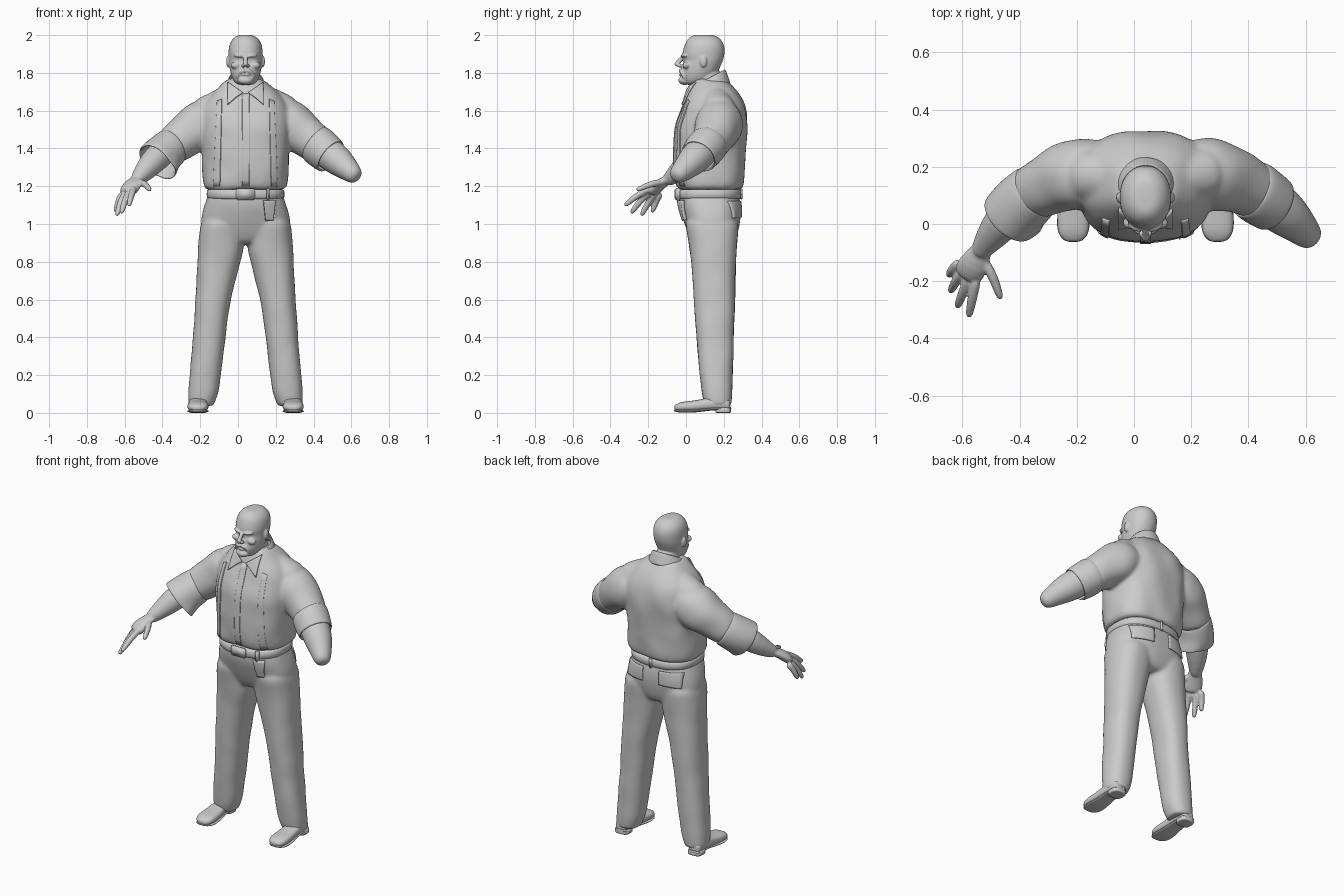
import bpy, bmesh
from math import cos, sin, pi
from mathutils import Vector, Matrix
from mathutils.bvhtree import BVHTree

CX = 0.04  # body axis


def sgnpow(v, e):
    return abs(v) ** e * (1 if v >= 0 else -1)


def skin(bm, rings, caps=True):
    rows = [[bm.verts.new(p) for p in r] for r in rings]
    n = len(rows[0])
    for a, b in zip(rows, rows[1:]):
        for i in range(n):
            bm.faces.new((a[i], a[(i + 1) % n], b[(i + 1) % n], b[i]))
    if caps:
        bm.faces.new(rows[0][::-1])
        bm.faces.new(rows[-1])


def loft(bm, secs, e=0.85, n=24, caps=True):
    """Stack of rounded sections (z, x0, x1, y0, y1)."""
    rings = []
    for z, x0, x1, y0, y1 in secs:
        rings.append([((x0 + x1) / 2 + (x1 - x0) / 2 * sgnpow(cos(2 * pi * i / n), e),
                       (y0 + y1) / 2 + (y1 - y0) / 2 * sgnpow(sin(2 * pi * i / n), e), z) for i in range(n)])
    skin(bm, rings, caps)


def tube(bm, pts, n=12, squash=1.0, caps=True):
    """Round limb through (x, y, z, radius)."""
    P = [Vector(p[:3]) for p in pts]
    rings = []
    for i, p in enumerate(pts):
        t = (P[min(i + 1, len(P) - 1)] - P[max(i - 1, 0)]).normalized()
        side = t.cross(Vector((0, 0, 1)))
        side = side.normalized() if side.length > 0.05 else Vector((1, 0, 0))
        up = side.cross(t)
        rings.append([P[i] + p[3] * (side * cos(2 * pi * k / n) + up * squash * sin(2 * pi * k / n)) for k in range(n)])
    skin(bm, rings, caps)


def ball(bm, c, s):
    m = Matrix.Translation(c) @ Matrix.Diagonal((*s, 1))
    bmesh.ops.create_uvsphere(bm, u_segments=16, v_segments=10, radius=1, matrix=m)


def finish(name, bm, sub=2, voxel=0, smooth=4, thick=0, folds=0):
    bmesh.ops.recalc_face_normals(bm, faces=bm.faces)
    me = bpy.data.meshes.new(name)
    bm.to_mesh(me)
    bm.free()
    for p in me.polygons:
        p.use_smooth = True
    ob = bpy.data.objects.new(name, me)
    bpy.context.collection.objects.link(ob)
    if thick:
        m = ob.modifiers.new("thick", 'SOLIDIFY')
        m.thickness, m.offset = thick, 0
    if sub:
        ob.modifiers.new("sub", 'SUBSURF').levels = sub
        ob.modifiers["sub"].render_levels = sub
    if voxel:
        m = ob.modifiers.new("blend", 'REMESH')
        m.mode, m.voxel_size, m.use_smooth_shade = 'VOXEL', voxel, True
        m = ob.modifiers.new("soften", 'SMOOTH')
        m.iterations, m.factor = smooth, 0.5
    if folds:
        t = bpy.data.textures.new("folds", 'CLOUDS')
        t.noise_scale, t.noise_depth = 0.13, 0
        m = ob.modifiers.new("folds", 'DISPLACE')
        m.texture, m.strength, m.mid_level = t, folds, 0.5
    return ob


def flip(pts):
    return [(2 * CX - p[0], *p[1:]) for p in pts]


def sym(rows):
    return [(z, CX - w, CX + w, a, b) for z, w, a, b in rows]


# shirt: torso, shoulder slopes and sleeves blended together
bm = bmesh.new()
loft(bm, sym([(1.175, .20, -.035, .285), (1.19, .218, -.05, .30), (1.22, .228, -.06, .308), (1.3, .228, -.067, .313),
              (1.42, .232, -.067, .318), (1.52, .24, -.057, .328), (1.60, .24, -.032, .322), (1.65, .215, -.012, .305),
              (1.70, .17, .008, .275), (1.74, .125, .025, .24), (1.775, .092, .045, .212)]), 0.78)
sleeve = [(.16, .18, 1.55, .10), (.22, .18, 1.55, .125), (.28, .175, 1.525, .135), (.36, .15, 1.465, .113), (.43, .11, 1.41, .1),
          (.445, .1, 1.396, .094)]
slope = [(.06, .14, 1.69, .07), (.11, .15, 1.668, .082), (.2, .17, 1.615, .094), (.28, .178, 1.555, .11)]
for f in (list, flip):
    tube(bm, f(sleeve), 16)
    tube(bm, f(slope), 14)
shirt = finish("shirt", bm, 2, 0.01, 5, folds=0.012)

# rolled cuffs
bm = bmesh.new()
tube(bm, [(.41, .12, 1.425, .098), (.413, .119, 1.423, .103), (.44, .1, 1.4, .102), (.485, .07, 1.362, .096), (.49, .067, 1.358, .092)], 20, caps=False)
finish("left_cuff", bm, 2, thick=.012)
bm = bmesh.new()
tube(bm, [(-.345, .11, 1.41, .095), (-.35, .107, 1.407, .1), (-.395, .07, 1.372, .102), (-.434, .025, 1.337, .103), (-.437, .022, 1.334, .1)], 20, caps=False)
# hanging corner of the loose cuff
bm.verts.ensure_lookup_table()
for v in bm.verts[60:]:
    if v.co.z < 1.32 and v.co.x > -.44:
        v.co += Vector((.025, .005, -.012))
finish("right_cuff", bm, 2, thick=.012)

# left arm stump
bm = bmesh.new()
tube(bm, [(.43, .11, 1.41, .08), (.48, .075, 1.375, .088), (.53, .035, 1.335, .083), (.57, 0, 1.30, .068),
          (.605, -.035, 1.268, .054), (.622, -.052, 1.252, .044), (.632, -.061, 1.244, .02)], 16)
finish("left_forearm_stump", bm)

# right forearm, palm and fingers
bm = bmesh.new()
tube(bm, [(-.36, .11, 1.41, .075), (-.44, .03, 1.345, .074), (-.49, -.03, 1.285, .06), (-.53, -.085, 1.24, .04), (-.545, -.11, 1.225, .03)], 14)
tube(bm, [(-.52, -.07, 1.25, .034), (-.54, -.105, 1.23, .042), (-.562, -.145, 1.205, .056), (-.58, -.175, 1.175, .055), (-.585, -.185, 1.165, .04)], 14, 0.55)
for k, m, t in [((-.55, -.19, 1.19), (-.565, -.26, 1.15), (-.578, -.327, 1.095)),
                ((-.575, -.185, 1.175), (-.6, -.245, 1.12), (-.618, -.292, 1.055)),
                ((-.598, -.165, 1.165), (-.624, -.202, 1.11), (-.642, -.238, 1.042)),
                ((-.61, -.135, 1.165), (-.634, -.158, 1.12), (-.648, -.18, 1.06)),
                ((-.535, -.11, 1.225), (-.492, -.185, 1.212), (-.464, -.265, 1.178))]:
    k, m, t = Vector(k), Vector(m), Vector(t)
    tube(bm, [(*k, .02), (*k.lerp(m, .5), .019), (*m, .019), (*m.lerp(t, .7), .016), (*t, .011)], 8)
finish("right_forearm_and_hand", bm, 1, 0.006, 2)

# trousers: hips and legs blended
bm = bmesh.new()
loft(bm, sym([(1.17, .195, -.04, .28), (1.15, .2, -.045, .283), (1.1, .22, -.042, .292), (1.04, .237, -.022, .292),
              (.97, .243, .002, .28), (.91, .2, .03, .26), (.89, .14, .06, .23)]), 0.8)
leg = [(1.06, .0, .235, -.02, .285), (.95, .002, .246, .005, .278), (.87, .008, .252, .018, .268), (.78, .03, .257, .028, .264), (.65, .066, .264, .04, .262),
       (.5, .095, .271, .047, .257), (.3, .117, .287, .062, .252), (.17, .133, .3, .075, .247), (.1, .146, .305, .083, .245),
       (.055, .165, .304, .095, .242), (.042, .168, .303, .1, .24), (.038, .172, .3, .105, .238)]
for s in (1, -1):
    loft(bm, [(z, *sorted((CX + s * a, CX + s * b)), c, d) for z, a, b, c, d in leg])
trousers = finish("trousers", bm, 2, 0.01, 4, folds=0.005)


# shoes with soles and heels
def shoe(bm, x, secs, n=16):
    skin(bm, [[(x + w * sgnpow(cos(2 * pi * i / n), .8), y, (a + b) / 2 + (b - a) / 2 * sgnpow(sin(2 * pi * i / n), .75))
               for i in range(n)] for y, w, a, b in secs])


for side, s in (("left", 1), ("right", -1)):
    x = CX + s * .252
    bm = bmesh.new()
    shoe(bm, x, [(.235, .028, .02, .06), (.225, .042, .012, .08), (.15, .048, .015, .09), (.08, .052, .01, .072),
                 (.03, .057, .006, .064), (-.02, .057, .006, .06), (-.045, .046, .01, .05), (-.058, .03, .014, .042), (-.062, .018, .018, .034)])
    finish(side + "_shoe", bm)
    bm = bmesh.new()
    shoe(bm, x, [(.24, .03, .018, .032), (.23, .046, .016, .032), (.13, .044, .014, .03), (.06, .054, .002, .018),
                 (-.01, .061, .0, .016), (-.045, .048, .003, .018), (-.064, .026, .008, .02)])
    finish(side + "_sole", bm)
    bm = bmesh.new()
    loft(bm, [(z, x - .046, x + .046, .155, .24) for z in (0, .002, .024, .026)], 0.6, 16)
    finish(side + "_heel", bm, 1)

# neck and head with facial features
bm = bmesh.new()
loft(bm, sym([(1.62, .09, .06, .22), (1.7, .075, .045, .2), (1.78, .068, .035, .19), (1.83, .065, .03, .18)]), 1)
loft(bm, sym([(1.735, .035, .0, .10), (1.745, .056, -.018, .12), (1.78, .076, -.028, .155), (1.82, .085, -.026, .178), (1.855, .089, -.014, .192),
              (1.875, .09, -.012, .2), (1.895, .091, -.023, .204), (1.93, .091, -.014, .207), (1.963, .083, -.003, .197),
              (1.985, .064, .015, .178), (1.998, .044, .035, .155), (2.002, .025, .055, .13)]), 0.95)
tube(bm, [(CX, -.014, 1.893, .011), (CX, -.03, 1.868, .012), (CX, -.046, 1.85, .014), (CX, -.056, 1.84, .014), (CX, -.052, 1.83, .01)], 10)
ball(bm, (CX, -.008, 1.76), (.042, .034, .024))           # chin beard
ball(bm, (CX, -.024, 1.79), (.022, .014, .007))           # lower lip
for s in (1, -1):
    ball(bm, (CX + s * .013, -.034, 1.838), (.010, .014, .009))    # nostrils
    ball(bm, (CX + s * .093, .092, 1.86), (.01, .019, .031))       # ears
    ball(bm, (CX + s * .05, .004, 1.84), (.03, .023, .02))         # cheekbones
    tube(bm, [(CX + s * .008, -.022, 1.886, .008), (CX + s * .035, -.02, 1.892, .010), (CX + s * .065, .003, 1.892, .009)], 8)  # brows
    tube(bm, [(CX, -.032, 1.814, .012), (CX + s * .022, -.027, 1.81, .012), (CX + s * .04, -.015, 1.795, .011), (CX + s * .042, -.01, 1.768, .010)], 8)
finish("head", bm, 1, 0.0045, 4)

# standing collar
bm = bmesh.new()
skin(bm, [[(CX + r * cos(2 * pi * i / 24), .12 + r * sin(2 * pi * i / 24), z + t * sin(2 * pi * i / 24)) for i in range(24)]
          for r, z, t in ((.114, 1.715, .03), (.1, 1.742, .038), (.088, 1.768, .046), (.084, 1.77, .046))], False)
finish("collar", bm, 1, thick=.008)

# belt, buckle and loops
bm = bmesh.new()
loft(bm, sym([(z, w, .12 - w * .84, .12 + w * .84) for z, w in ((1.13, .2), (1.134, .207), (1.182, .207), (1.186, .2))]), 0.8, 32)
finish("belt", bm, 1)


def block(name, c, s, bevel=.006):
    bm = bmesh.new()
    bmesh.ops.create_cube(bm, size=1, matrix=Matrix.Translation(c) @ Matrix.Diagonal((*s, 1)))
    bmesh.ops.bevel(bm, geom=bm.edges[:], offset=bevel, segments=2, affect='EDGES')
    return finish(name, bm, 0)


block("buckle", (CX, -.052, 1.158), (.1, .018, .06))
block("front_belt_loop", (CX + .12, -.04, 1.158), (.018, .03, .065))
block("back_belt_loop", (CX, .292, 1.158), (.018, .016, .065))

# cloth pieces laid on the shirt and trousers
dg = bpy.context.evaluated_depsgraph_get()
trees = {o: BVHTree.FromObject(o, dg) for o in (shirt, trousers)}


def patch(name, target, corners, face=-1, lift=.004, thick=.01, n=10):
    a, b, c, d = [Vector(p) for p in corners]
    bm = bmesh.new()
    grid = []
    for i in range(n + 1):
        row = []
        for j in range(n + 1):
            p = a.lerp(b, j / n).lerp(d.lerp(c, j / n), i / n)
            hit = trees[target].ray_cast(Vector((p.x, face, p.y)), Vector((0, -face, 0)))[0]
            y = hit.y if hit else .12
            row.append(bm.verts.new((p.x, y + face * lift, p.y)))
        grid.append(row)
    for r, q in zip(grid, grid[1:]):
        for j in range(n):
            bm.faces.new((r[j], r[j + 1], q[j + 1], q[j]))
    finish(name, bm, 0, thick=thick)


patch("button_placket", shirt, [(.022, 1.69), (.06, 1.69), (.06, 1.2), (.022, 1.2)], lift=.001, n=16, thick=.005)
for s in (1, -1):
    q = lambda *pts: [(CX + s * x, z) for x, z in pts]
    patch("collar_wing", shirt, q((.092, 1.75), (.014, 1.695), (.05, 1.67), (.095, 1.632)), lift=.008)
    patch("chest_pleat", shirt, q((.125, 1.66), (.15, 1.65), (.17, 1.2), (.135, 1.2)), lift=.002, n=16, thick=.008)
    patch("back_pocket_flap", trousers, q((.055, 1.12), (.185, 1.12), (.185, 1.03), (.055, 1.035)), 1, .003)
patch("front_pouch", trousers, [(.135, 1.125), (.195, 1.125), (.185, 1.02), (.145, 1.02)], lift=.008, thick=.02)
